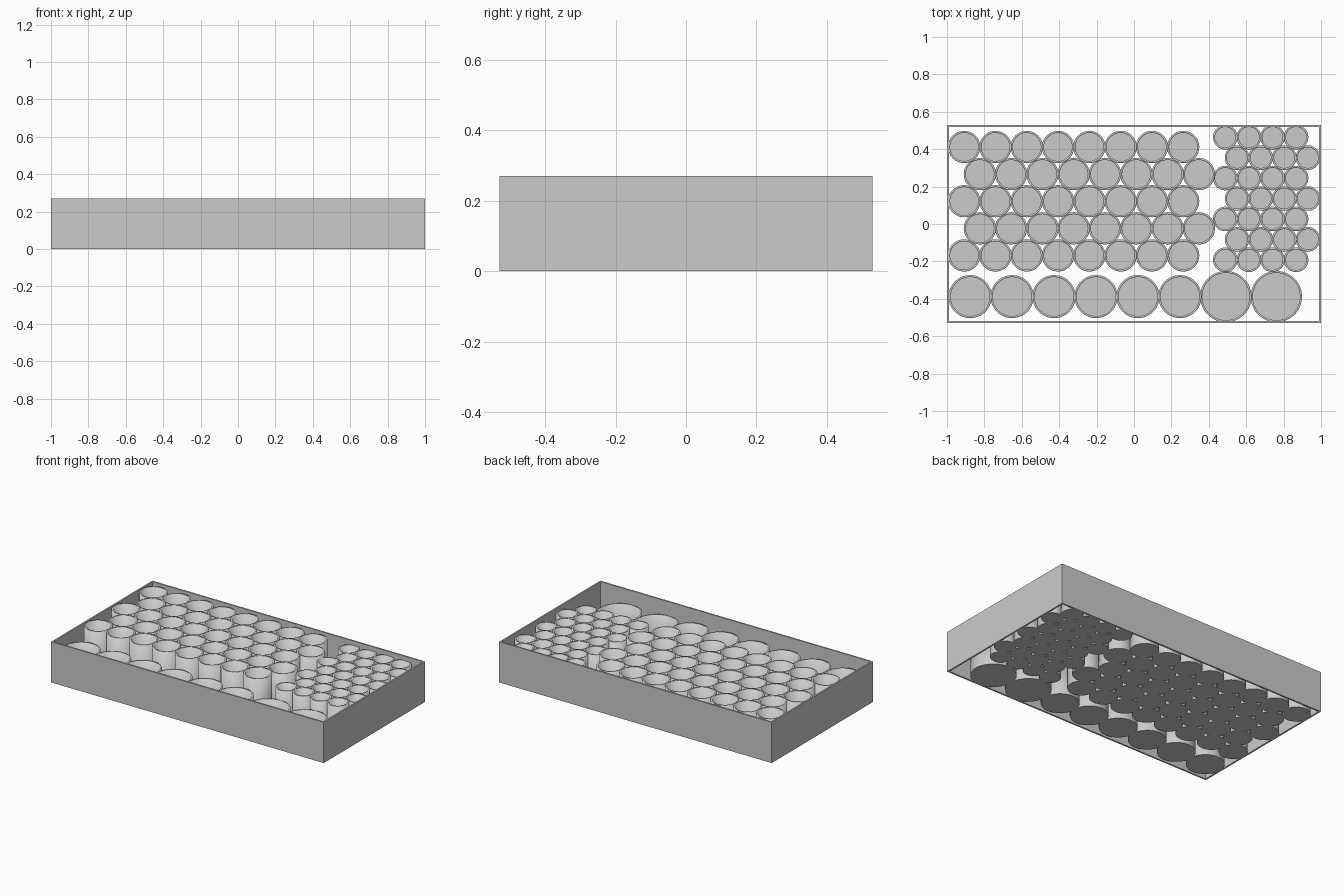
import bpy, bmesh, math

old = bpy.data.objects.get("Cube")
if old:
    bpy.data.objects.remove(old)

WALL = 0.0107

# Single grey material
grey = bpy.data.materials.new("plain_grey")
grey.use_nodes = True
grey.diffuse_color = (0.6, 0.6, 0.6, 1)
grey.node_tree.nodes["Principled BSDF"].inputs["Base Color"].default_value = (0.6, 0.6, 0.6, 1)


def add_object(name, mesh):
    mesh.materials.append(grey)
    obj = bpy.data.objects.new(name, mesh)
    bpy.context.collection.objects.link(obj)
    return obj


def revolved_wall(bm, loops, closed):
    """Bridge successive vertex loops; cap both ends when not closed."""
    n = len(loops[0])
    pairs = list(zip(loops, loops[1:]))
    if closed:
        pairs.append((loops[-1], loops[0]))
    for a, b in pairs:
        for i in range(n):
            j = (i + 1) % n
            bm.faces.new((a[i], a[j], b[j], b[i]))
    if not closed:
        bm.faces.new(loops[0][::-1])
        bm.faces.new(loops[-1])


def cup_mesh(name, radius, height, segments=64):
    inner = radius - WALL
    profile = [(radius, 0), (radius, height), (inner, height), (inner, WALL)]
    bm = bmesh.new()
    loops = [[bm.verts.new((r * math.cos(math.tau * i / segments),
                            r * math.sin(math.tau * i / segments), z))
              for i in range(segments)] for r, z in profile]
    revolved_wall(bm, loops, False)
    for f in bm.faces:
        f.smooth = len(f.verts) == 4
    for e in bm.edges:
        e.smooth = e.calc_face_angle(0) < math.radians(30)
    mesh = bpy.data.meshes.new(name)
    bm.to_mesh(mesh)
    bm.free()
    mesh.materials.append(grey)
    return mesh


def place_cups(name, mesh, spots):
    for x, y in spots:
        obj = bpy.data.objects.new(name, mesh)
        obj.location = (x, y, 0)
        bpy.context.collection.objects.link(obj)


def honeycomb(x0, y0, pitch, row_step, columns, rows):
    return [(x0 + pitch * (c + 0.5 * (r % 2)), y0 - row_step * r)
            for r in range(rows) for c in range(columns)]


# Rectangular frame, open above and below
bm = bmesh.new()
loops = []
for inset, z in ((0, 0), (0, 0.27), (WALL, 0.27), (WALL, 0)):
    hx, hy = 1 - inset, 0.53 - inset
    loops.append([bm.verts.new((sx * hx, sy * hy, z))
                  for sx, sy in ((-1, -1), (1, -1), (1, 1), (-1, 1))])
revolved_wall(bm, loops, True)
bmesh.ops.recalc_face_normals(bm, faces=bm.faces)
frame = bpy.data.meshes.new("tray_frame")
bm.to_mesh(frame)
bm.free()
add_object("tray_frame", frame)

# Staggered fields of medium and small cups
place_cups("medium_cup", cup_mesh("medium_cup", 0.086, 0.262),
           honeycomb(-0.908, 0.412, 0.1673, 0.145, 8, 5))
place_cups("small_cup", cup_mesh("small_cup", 0.0655, 0.24),
           honeycomb(0.488, 0.464, 0.1262, 0.1092, 4, 7))

# Front row of large cups, ending in two extra large ones
place_cups("large_cup", cup_mesh("large_cup", 0.115, 0.195),
           [(-0.876 + 0.2243 * i, -0.388) for i in range(6)])
place_cups("extra_large_cup", cup_mesh("extra_large_cup", 0.137, 0.175),
           [(0.491 + 0.27 * i, -0.388) for i in range(2)])
